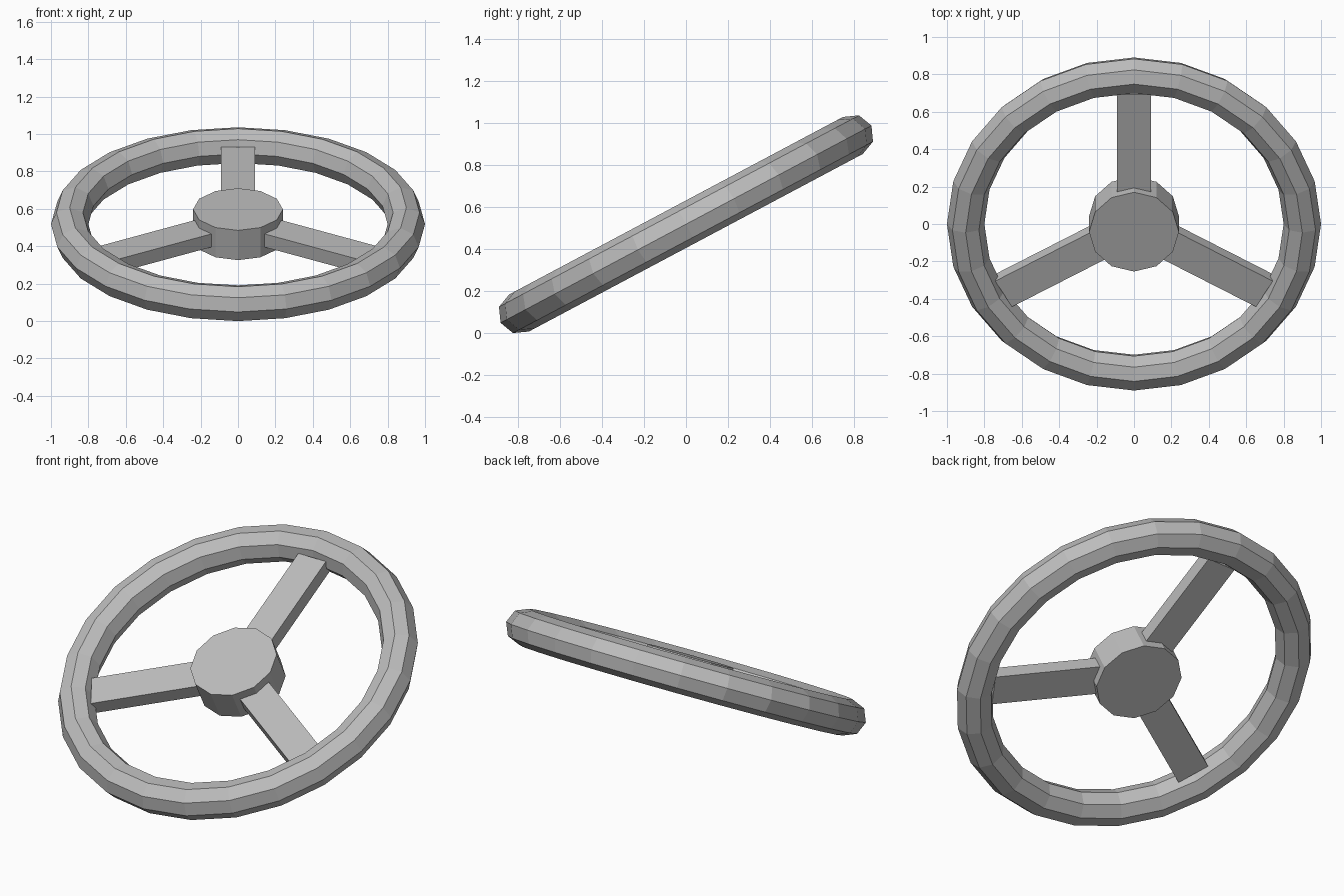
import bpy, math
from mathutils import Matrix

if "Cube" in bpy.data.objects:
    bpy.data.objects.remove(bpy.data.objects["Cube"])

# one flat grey for every part
grey = bpy.data.materials.new("grey plastic")
grey.diffuse_color = (0.5, 0.5, 0.5, 1)
grey.use_nodes = True
grey.node_tree.nodes["Principled BSDF"].inputs["Base Color"].default_value = grey.diffuse_color

# the whole wheel leans back and rests on the ground
TILT = Matrix.Translation((0, 0, 0.518)) @ Matrix.Rotation(math.radians(28), 4, 'X')


def finish(name, local=Matrix.Identity(4)):
    ob = bpy.context.object
    ob.name = name
    ob.data.materials.append(grey)
    ob.data.transform(TILT @ local)
    return ob


# octagonal rim
bpy.ops.mesh.primitive_torus_add(major_segments=24, minor_segments=8,
                                 major_radius=0.9, minor_radius=0.1)
finish("rim")

# twelve-sided hub
bpy.ops.mesh.primitive_cylinder_add(vertices=12, radius=0.24, depth=0.18)
finish("hub")

# three flat spokes from the hub to the rim
START, END, WIDTH, THICK = 0.1, 0.805, 0.18, 0.08
for i, angle in enumerate((90, 210, 330)):
    bpy.ops.mesh.primitive_cube_add(size=1)
    shape = (Matrix.Rotation(math.radians(angle), 4, 'Z')
             @ Matrix.Translation(((START + END) / 2, 0, 0))
             @ Matrix.Diagonal((END - START, WIDTH, THICK, 1)))
    finish(f"spoke_{i + 1}", shape)
